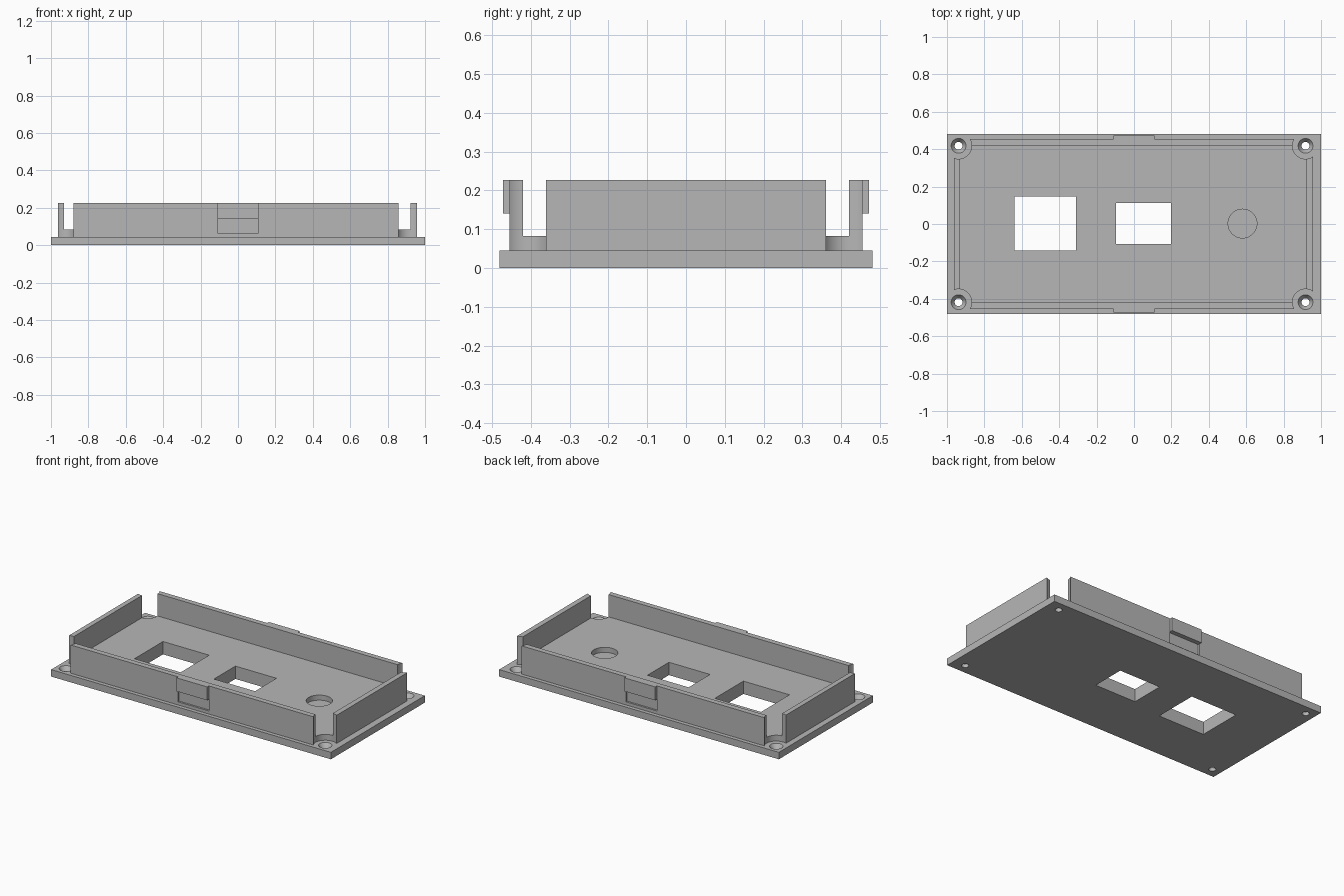
import bpy

# Remove the default cube only
old = bpy.data.objects.get("Cube")
if old:
    bpy.data.objects.remove(old, do_unlink=True)

grey = bpy.data.materials.new("light grey plastic")
grey.use_nodes = True
colour = (0.47, 0.47, 0.47, 1)
grey.diffuse_color = colour
grey.node_tree.nodes["Principled BSDF"].inputs["Base Color"].default_value = colour


def box(name, x, y, z):
    """Box from (min, max) pairs."""
    bpy.ops.mesh.primitive_cube_add(size=1, location=[sum(r) / 2 for r in (x, y, z)])
    ob = bpy.context.object
    ob.name = name
    ob.scale = [r[1] - r[0] for r in (x, y, z)]
    bpy.ops.object.transform_apply(location=True, rotation=False, scale=True)
    ob.data.materials.append(grey)
    return ob


def cone(name, x, y, z, r_low, r_high):
    """Vertical cone or cylinder between two heights."""
    bpy.ops.mesh.primitive_cone_add(vertices=48, radius1=r_low, radius2=r_high,
                                    depth=z[1] - z[0], location=(x, y, sum(z) / 2))
    ob = bpy.context.object
    ob.name = name
    ob.data.materials.append(grey)
    return ob


def cut(target, cutter):
    mod = target.modifiers.new("cut", 'BOOLEAN')
    mod.operation = 'DIFFERENCE'
    mod.solver = 'EXACT'
    mod.object = cutter
    bpy.ops.object.select_all(action='DESELECT')
    bpy.context.view_layer.objects.active = target
    target.select_set(True)
    bpy.ops.object.modifier_apply(modifier=mod.name)


cutters = []


def cutter(ob):
    cutters.append(ob)
    return ob


RIM, FLOOR, TOP = 0.045, 0.083, 0.227

# Base plate and the walled tray standing on it
plate = box("base_plate", (-1, 1), (-0.48, 0.48), (0, RIM))
tray = box("walled_tray", (-0.962, 0.957), (-0.455, 0.455), (RIM, TOP))
cut(tray, cutter(box("cavity_cutter", (-0.93, 0.923), (-0.42, 0.42), (FLOOR, 0.4))))

# Rounded corner reliefs with countersunk screw holes
for x in (-0.938, 0.917):
    for y in (-0.418, 0.418):
        cut(tray, cutter(cone("corner_cutter", x, y, (0, 0.4), 0.07, 0.07)))
        cut(plate, cutter(cone("screw_cutter", x, y, (-0.1, 0.2), 0.021, 0.021)))
        cut(plate, cutter(cone("countersink_cutter", x, y, (0.018, 0.0455), 0.021, 0.04)))

# Windows through the floor
for x, y in (((-0.64, -0.31), (-0.143, 0.148)), ((-0.097, 0.197), (-0.107, 0.112))):
    window = cutter(box("window_cutter", x, y, (-0.1, 0.3)))
    cut(plate, window)
    cut(tray, window)

# Shallow round pocket in the floor
cut(tray, cutter(cone("pocket_cutter", 0.58, 0.002, (0.05, 0.2), 0.077, 0.077)))

# Latch on each long wall, with a recess beneath it
for side, label in ((-1, "front"), (1, "back")):
    def span(a, b):
        return tuple(sorted((side * a, side * b)))
    recess = box("recess_cutter", (-0.11, 0.11), span(0.443, 0.5), (0.065, 0.14))
    cut(tray, cutter(recess))
    box(label + "_latch", (-0.11, 0.11), span(0.45, 0.472), (0.14, TOP))

for ob in cutters:
    bpy.data.objects.remove(ob, do_unlink=True)

# Smooth the round cuts while keeping edges sharp
for ob in (plate, tray):
    bpy.ops.object.select_all(action='DESELECT')
    bpy.context.view_layer.objects.active = ob
    ob.select_set(True)
    bpy.ops.object.shade_smooth_by_angle()
